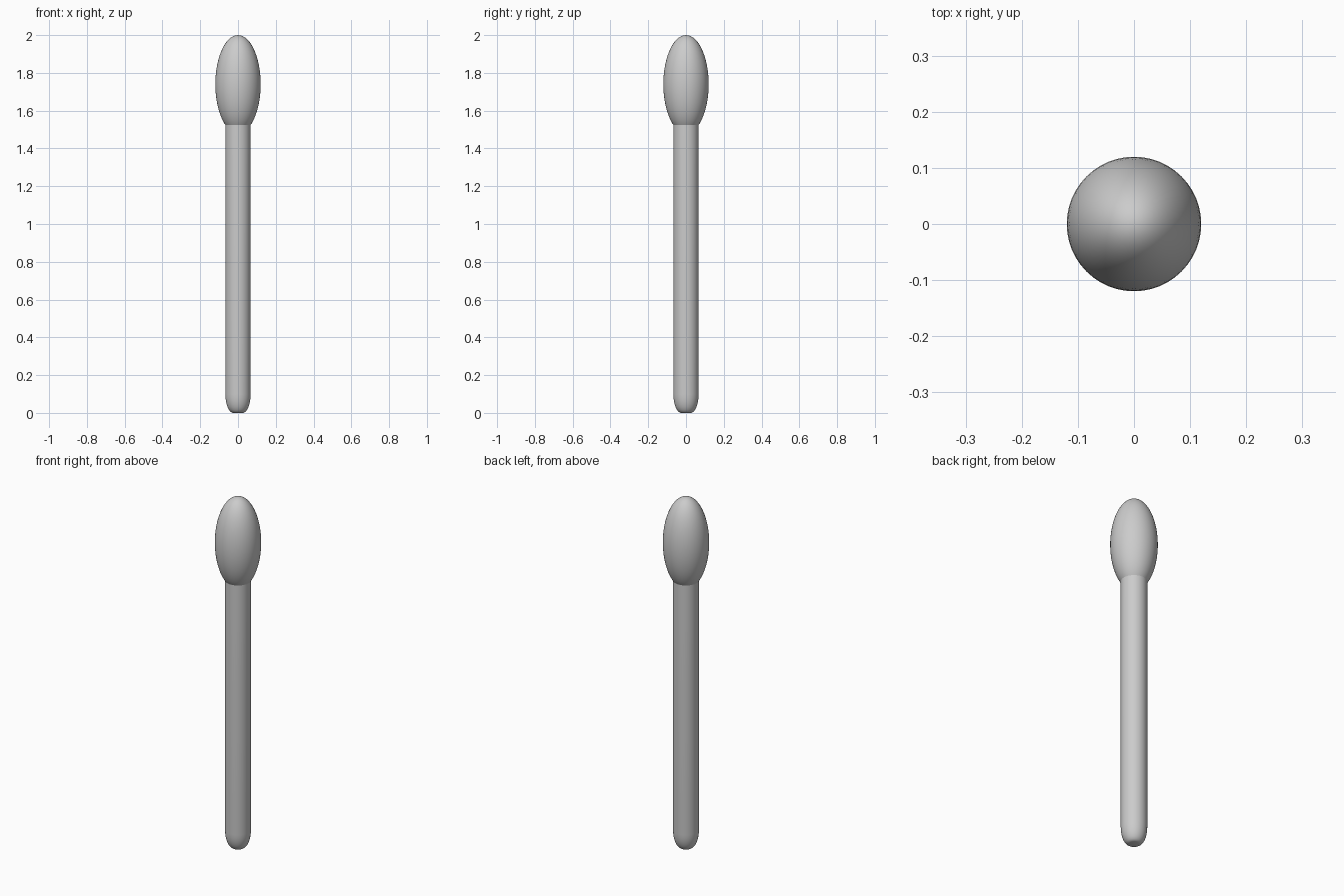
import bpy, math

if "Cube" in bpy.data.objects:
    bpy.data.objects.remove(bpy.data.objects["Cube"])

SIDES = 48


def lathe(name, profile):
    """Spin a (radius, z) profile around z, closing both ends."""
    verts, rings, faces = [], [], []
    for r, z in profile:
        start = len(verts)
        if r == 0:
            verts.append((0, 0, z))
            rings.append([start] * SIDES)
        else:
            for i in range(SIDES):
                a = 2 * math.pi * i / SIDES
                verts.append((r * math.cos(a), r * math.sin(a), z))
            rings.append(list(range(start, start + SIDES)))
    for lo, hi in zip(rings, rings[1:]):
        for i in range(SIDES):
            j = (i + 1) % SIDES
            quad = [lo[i], lo[j], hi[j], hi[i]]
            faces.append(list(dict.fromkeys(quad)))
    for ring, flip in ((rings[0], True), (rings[-1], False)):
        if ring[0] != ring[1]:
            faces.append(ring[::-1] if flip else ring)
    mesh = bpy.data.meshes.new(name)
    mesh.from_pydata(verts, [], faces)
    obj = bpy.data.objects.new(name, mesh)
    bpy.context.collection.objects.link(obj)
    bpy.context.view_layer.objects.active = obj
    obj.select_set(True)
    bpy.ops.object.shade_smooth_by_angle(angle=math.radians(35))
    obj.select_set(False)
    return obj


# Stick with a rounded foot and a small flat end
R, FLAT, FOOT = 0.067, 0.025, 0.10
stick = []
for k in range(9):
    a = math.pi / 2 * k / 8
    stick.append((FLAT + (R - FLAT) * math.sin(a), FOOT * (1 - math.cos(a))))
stick.append((R, 1.53))
lathe("match_stick", stick)

# Egg-shaped head, meeting the stick where it narrows to the stick's width
HEAD_R, HALF, MID = 0.12, 0.26, 1.74
low = -math.acos(0.062 / HEAD_R)
head = []
for k in range(25):
    a = low + (math.pi / 2 - low) * k / 24
    head.append((HEAD_R * math.cos(a) if k < 24 else 0, MID + HALF * math.sin(a)))
lathe("match_head", head)
